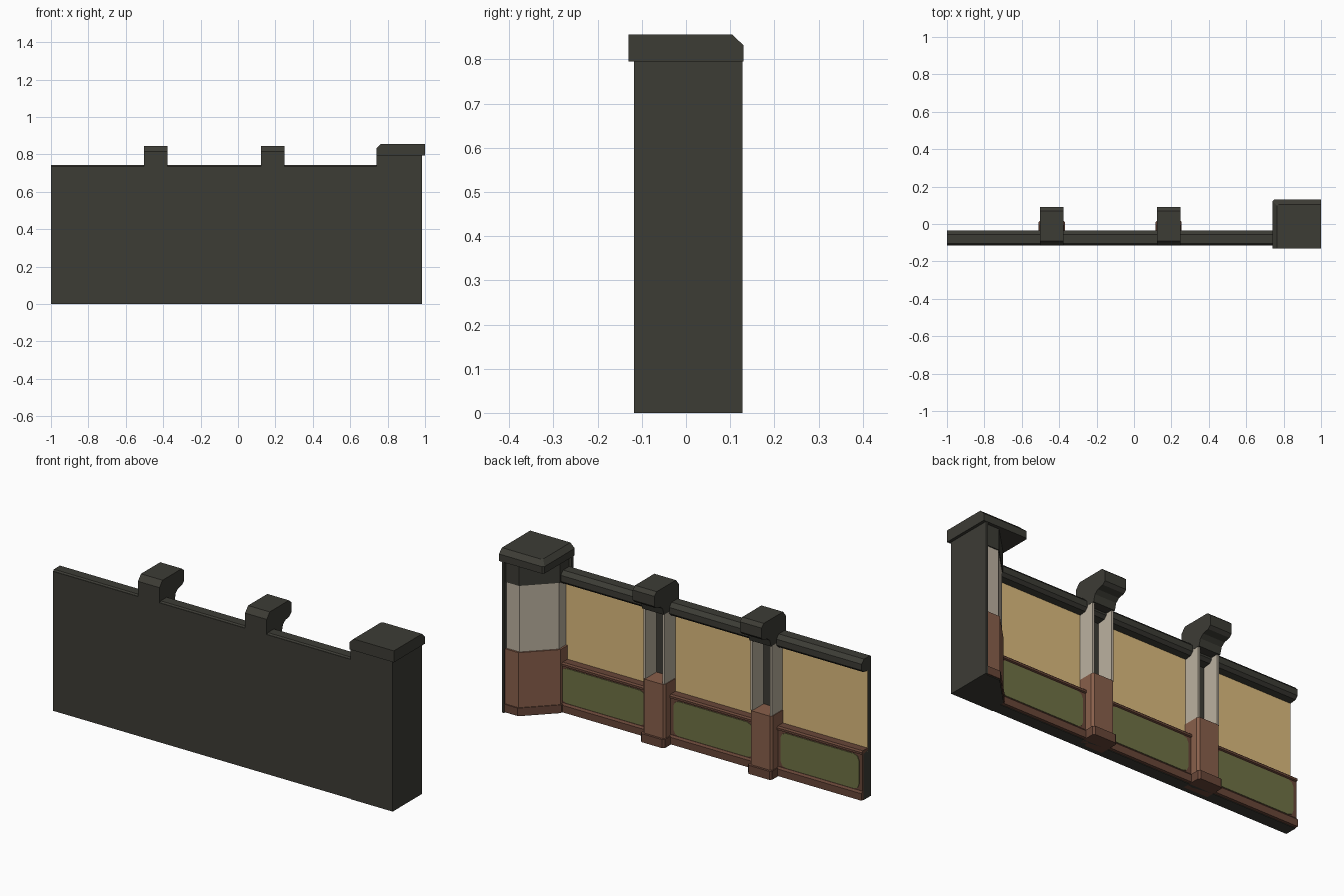
import bpy, bmesh

if "Cube" in bpy.data.objects:
    bpy.data.objects.remove(bpy.data.objects["Cube"])


def mat(name, r, g, b):
    m = bpy.data.materials.new(name)
    m.diffuse_color = (r, g, b, 1)
    m.use_nodes = True
    m.node_tree.nodes["Principled BSDF"].inputs["Base Color"].default_value = m.diffuse_color
    return m


DARK = mat("charcoal", 0.046, 0.045, 0.036)
TAN = mat("warm_tan", 0.72, 0.50, 0.21)
STONE = mat("pale_stone", 0.50, 0.44, 0.35)
BROWN = mat("red_brown", 0.25, 0.115, 0.07)
UMBER = mat("dark_brown", 0.14, 0.062, 0.04)
GREEN = mat("olive_green", 0.16, 0.17, 0.06)


def loft(name, loops, material):
    """Join equal-length point loops into a closed solid."""
    bm = bmesh.new()
    rings = [[bm.verts.new(p) for p in loop] for loop in loops]
    n = len(rings[0])
    for a, b in zip(rings, rings[1:]):
        for i in range(n):
            j = (i + 1) % n
            bm.faces.new((a[i], a[j], b[j], b[i]))
    bm.faces.new(rings[0])
    bm.faces.new(rings[-1])
    bmesh.ops.recalc_face_normals(bm, faces=bm.faces)
    me = bpy.data.meshes.new(name)
    bm.to_mesh(me)
    bm.free()
    me.materials.append(material)
    ob = bpy.data.objects.new(name, me)
    bpy.context.collection.objects.link(ob)
    return ob


def along_x(name, prof, x0, x1, material):
    return loft(name, [[(x, y, z) for y, z in prof] for x in (x0, x1)], material)


def along_z(name, prof, z0, z1, material):
    return loft(name, [[(x, y, z) for x, y in prof] for z in (z0, z1)], material)


def box(name, x0, x1, y0, y1, z0, z1, material):
    return along_z(name, [(x0, y0), (x1, y0), (x1, y1), (x0, y1)], z0, z1, material)


# Outer wall slab, wainscot core and coping
box("outer_wall", -1, 0.80, -0.115, -0.09, 0, 0.735, DARK)
box("wainscot_core", -1, 0.78, -0.09, -0.05, 0, 0.25, DARK)
along_x("wall_coping", [(-0.115, 0.67), (-0.115, 0.732), (-0.105, 0.742),
                        (-0.055, 0.742), (-0.035, 0.722), (-0.035, 0.69),
                        (-0.05, 0.675), (-0.09, 0.67)], -1, 0.77, DARK)

centres = (-0.44, 0.185)
bays = ((-1, -0.503), (-0.377, 0.122), (0.248, 0.775))

# Wall panels and wainscot between the posts
for x0, x1 in bays:
    box("wall_panel", x0, x1, -0.09, -0.085, 0.24, 0.68, TAN)
    box("wainscot_frame", x0, x1, -0.05, -0.044, 0.003, 0.25, UMBER)
    along_x("dado_rail", [(-0.086, 0.25), (-0.086, 0.262), (-0.045, 0.262),
                          (-0.037, 0.255), (-0.037, 0.244), (-0.045, 0.24)],
            x0, x1, UMBER)
    along_x("baseboard", [(-0.05, 0.003), (-0.05, 0.05), (-0.042, 0.05),
                          (-0.034, 0.04), (-0.034, 0.003)], x0, x1, UMBER)
    # green inset with cut corners
    a, b, c, d, r = x0 + 0.02, x1 - 0.02, 0.052, 0.236, 0.03
    s = 0.3 * r
    shape = [(a + r, c), (b - r, c), (b - s, c + s), (b, c + r),
             (b, d - r), (b - s, d - s), (b - r, d), (a + r, d),
             (a + s, d - s), (a, d - r), (a, c + r), (a + s, c + s)]
    loft("green_panel", [[(x, y, z) for x, z in shape] for y in (-0.045, -0.041)], GREEN)

# Posts: plinth, base, open channel and hooked head
for cx in centres:
    along_z("post_plinth", [(cx - .07, -.09), (cx + .07, -.09), (cx + .07, .01),
                            (cx + .06, .02), (cx - .06, .02), (cx - .07, .01)],
            0, 0.045, UMBER)
    along_z("post_base", [(cx - .065, -.09), (cx + .065, -.09), (cx + .065, -.005),
                          (cx + .055, .008), (cx - .055, .008), (cx - .065, -.005)],
            0.045, 0.33, BROWN)
    for side in (-1, 1):
        x0, x1 = sorted((cx + side * 0.05, cx + side * 0.062))
        box("post_flange", x0, x1, -0.092, 0.002, 0.33, 0.71, STONE)
    along_x("post_head", [(-0.115, 0.70), (-0.115, 0.815), (-0.09, 0.845),
                          (0.07, 0.845), (0.09, 0.828), (0.09, 0.775),
                          (0.075, 0.76), (0.04, 0.752), (0.02, 0.735),
                          (0.01, 0.70)],
            cx - 0.063, cx + 0.063, DARK)

# Corner pillar: dark outer shell, base and shaft with angled inner face
along_z("pillar_outer_shell", [(.74, -.118), (.985, -.118), (.985, .128),
                               (.972, .128), (.972, -.105), (.74, -.105)],
        0, 0.797, DARK)


def corner(d):
    return [(.75 + d, -.106), (.973, -.106), (.973, .118 - d),
            (.895, .118 - d), (.75 + d, -.027)]


along_z("pillar_floor", corner(0), 0, 0.004, DARK)
along_z("pillar_plinth", corner(-0.006), 0.004, 0.045, UMBER)
along_z("pillar_base", corner(0), 0.045, 0.335, BROWN)
along_z("pillar_shaft", corner(0.01), 0.335, 0.69, STONE)
along_z("pillar_neck", corner(0.005), 0.685, 0.797, DARK)


# Pillar cap, chamfered on its two inner edges
def square(d, z):
    return [(.74 + d, -.13, z), (1, -.13, z), (1, .13 - d, z), (.765, .13 - d, z),
            (.74 + d, .105, z)] if d == 0 else \
           [(.74 + d, -.13, z), (1, -.13, z), (1, .13 - d, z), (.775, .13 - d, z),
            (.74 + d, .095, z)]


def cap_ring(d, z):
    k = 0.008
    return [(.74 + d, -.13, z), (1, -.13, z), (1, .13 - d, z),
            (.74 + d + k, .13 - d, z), (.74 + d, .13 - d - k, z)]


loft("pillar_cap", [cap_ring(0, .795), cap_ring(0, .832), cap_ring(.025, .856)], DARK)
